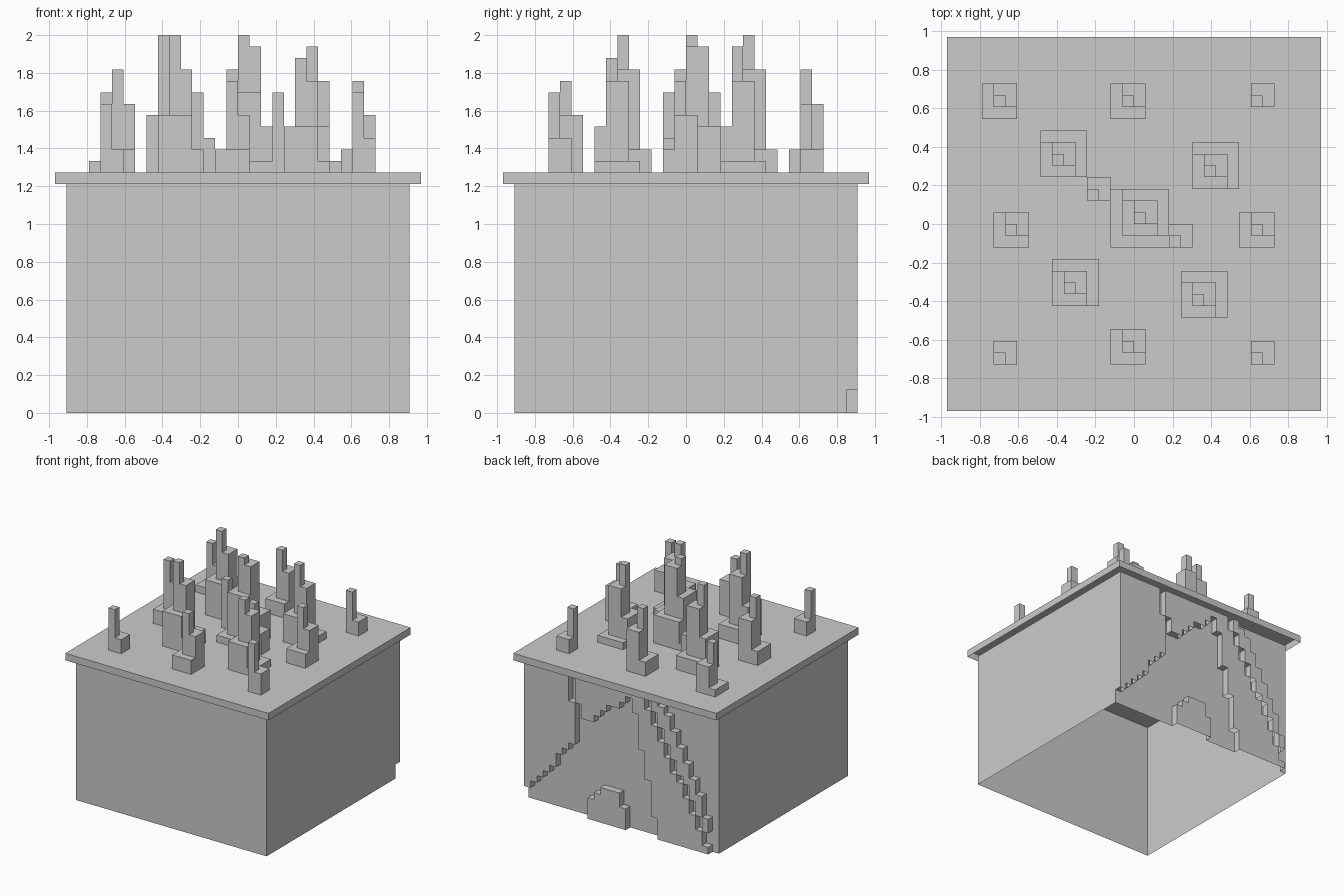
import bpy, bmesh, math

if "Cube" in bpy.data.objects:
    bpy.data.objects.remove(bpy.data.objects["Cube"])

U = 2 / 33  # one block

stone = bpy.data.materials.new("grey_stone")
stone.diffuse_color = (0.6, 0.6, 0.6, 1)
stone.use_nodes = True
stone.node_tree.nodes["Principled BSDF"].inputs["Base Color"].default_value = stone.diffuse_color


def quad(bm, pts):
    bm.faces.new([bm.verts.new([c * U for c in p]) for p in pts])


def box(bm, x0, x1, y0, y1, z0, z1, skip=""):
    """Axis-aligned box in block units, open below, optionally leaving sides out."""
    sides = {
        "top": [(x0, y0, z1), (x1, y0, z1), (x1, y1, z1), (x0, y1, z1)],
        "front": [(x0, y0, z0), (x1, y0, z0), (x1, y0, z1), (x0, y0, z1)],
        "back": [(x0, y1, z0), (x0, y1, z1), (x1, y1, z1), (x1, y1, z0)],
        "left": [(x0, y0, z0), (x0, y0, z1), (x0, y1, z1), (x0, y1, z0)],
        "right": [(x1, y0, z0), (x1, y1, z0), (x1, y1, z1), (x1, y0, z1)],
    }
    for name, pts in sides.items():
        if name not in skip.split():
            quad(bm, pts)


def finish(bm, name):
    bmesh.ops.remove_doubles(bm, verts=bm.verts, dist=1e-5)
    bmesh.ops.dissolve_limit(bm, angle_limit=math.radians(1), verts=bm.verts, edges=bm.edges)
    me = bpy.data.meshes.new(name)
    bm.to_mesh(me)
    bm.free()
    me.materials.append(stone)
    bpy.context.collection.objects.link(bpy.data.objects.new(name, me))


# Hollow base block, open below and at the back where the carved wall sits
bm = bmesh.new()
box(bm, -15, 15, -15, 14, 0, 20, "back")
finish(bm, "base_block")


# Carved back wall: raised runs of blocks in each row
def raised_runs(z):
    runs = []
    if z >= 2:    # corner panel with a stepped lower edge
        edge = 8 if z >= 16 else 7 if z >= 10 else 14 - round((z - 2) * 7 / 8)
        runs.append((edge, 15))
    if z >= 14:   # hanging wedge
        runs.append((round(4 - (z - 14) * 1.2), 7 if z >= 16 else 6))
    inner = round(-14 + 0.55 * z)
    runs.append((inner, round(-6 + z * 4 / 19)))                                  # leaning buttress
    runs.append((max(-14, round(-15 + 0.25 * z + 0.011 * z * z)), inner - 1))     # thin outer ridge
    if z < 5:     # mound at the foot
        runs.append((-1 if z < 3 else 0, min(5, 7 - z)))
    return runs


cells = {(x, z) for z in range(20) for a, b in raised_runs(z) for x in range(a, b)}
bm = bmesh.new()
for x in range(-15, 15):
    for z in range(20):
        if (x, z) in cells:
            skip = "front"
            for side, dx, dz in (("left", -1, 0), ("right", 1, 0), ("top", 0, 1)):
                if (x + dx, z + dz) in cells:
                    skip += " " + side
            box(bm, x, x + 1, 14, 15, z, z + 1, skip)
        else:
            box(bm, x, x + 1, 13, 14, z, z + 1, "front left right top")
finish(bm, "carved_back_wall")

# Overhanging top slab, open below
bm = bmesh.new()
box(bm, -16, 16, -16, 16, 20, 21)
finish(bm, "top_slab")

# Stepped spires: low corner x, y and the height of each shrinking tier
spires = [
    (-13, 9, (1, 4, 7)), (-2, 9, (2, 6, 9)), (10, 10, (2, 6)),
    (-8, 4, (2, 5, 9, 12)), (5, 3, (1, 4, 8, 11)), (-4, 2, (3, 7)),
    (-2, -2, (1, 4, 7, 11, 12)), (3, -2, (3, 7)),
    (-12, -2, (2, 6, 9)), (9, -2, (2, 5, 8)),
    (-7, -7, (2, 5, 9, 12)), (4, -8, (1, 4, 8, 10)),
    (-12, -12, (2, 6)), (-2, -12, (2, 5, 8)), (10, -12, (3, 7)),
]
for i, (x, y, heights) in enumerate(spires, 1):
    bm = bmesh.new()
    n, low = len(heights), 0
    for h in heights:
        box(bm, x, x + n, y, y + n, 21 + low, 21 + h)
        if n % 2:  # odd tiers step in from the low corner
            x, y = x + 1, y + 1
        n, low = n - 1, h
    finish(bm, f"stepped_spire_{i}")
